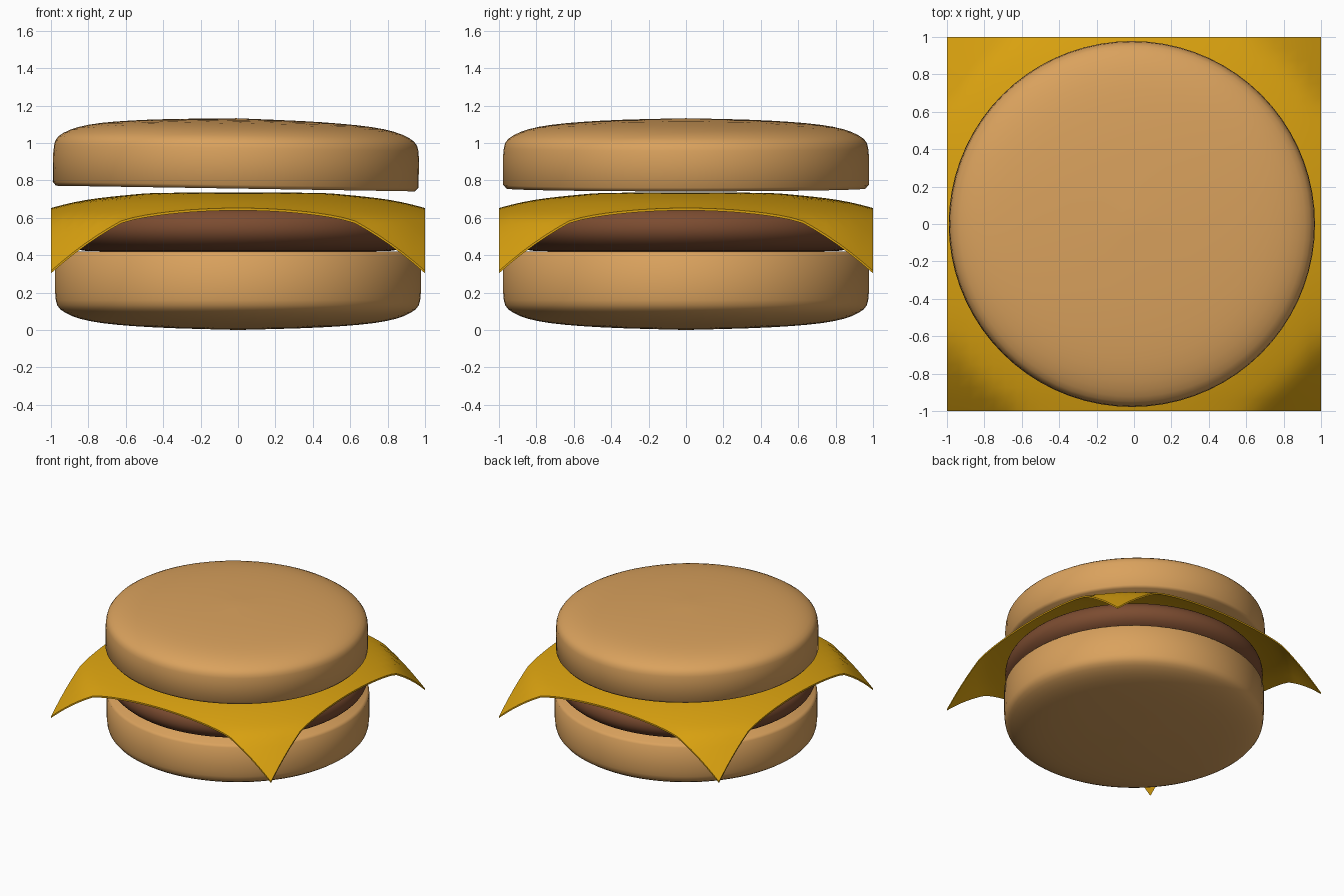
import bpy, bmesh, math

if "Cube" in bpy.data.objects:
    bpy.data.objects.remove(bpy.data.objects["Cube"])


def material(name, rgb):
    m = bpy.data.materials.new(name)
    m.use_nodes = True
    m.diffuse_color = (*rgb, 1)
    m.node_tree.nodes["Principled BSDF"].inputs["Base Color"].default_value = (*rgb, 1)
    return m


def finish(name, bm, mat, angle):
    bmesh.ops.recalc_face_normals(bm, faces=bm.faces)
    mesh = bpy.data.meshes.new(name)
    bm.to_mesh(mesh)
    bm.free()
    mesh.materials.append(mat)
    ob = bpy.data.objects.new(name, mesh)
    bpy.context.collection.objects.link(ob)
    bpy.ops.object.select_all(action="DESELECT")
    ob.select_set(True)
    bpy.context.view_layer.objects.active = ob
    bpy.ops.object.shade_smooth_by_angle(angle=math.radians(angle))
    return ob


def smooth_curve(pts, steps):
    """Catmull-Rom curve through (r, z) points."""
    out = []
    ext = [pts[0]] + pts + [pts[-1]]
    for a, b, c, d in zip(ext, ext[1:], ext[2:], ext[3:]):
        for i in range(steps):
            t = i / steps
            out.append(tuple(
                q + t * ((r - p) + t * ((2 * p - 5 * q + 4 * r - s) + t * (3 * (q - r) + s - p))) / 2
                for p, q, r, s in zip(a, b, c, d)))
    return out + [pts[-1]]


def lathe(name, profile, mat, segs=72):
    """Revolve an (r, z) profile that starts and ends on the axis."""
    bm = bmesh.new()
    verts = [bm.verts.new((r, 0, z)) for r, z in profile]
    edges = [bm.edges.new(pair) for pair in zip(verts, verts[1:])]
    bmesh.ops.spin(bm, geom=verts + edges, axis=(0, 0, 1), cent=(0, 0, 0),
                   angle=math.tau, steps=segs, use_merge=False)
    bmesh.ops.remove_doubles(bm, verts=bm.verts, dist=0.0005)
    return finish(name, bm, mat, 50)


bun_mat = material("toasted bun", (0.70, 0.36, 0.11))
patty_mat = material("grilled meat", (0.20, 0.072, 0.03))
cheese_mat = material("yellow cheese", (0.70, 0.36, 0.005))

# Bun halves: a domed face, a straight wall and a small bevel at the cut
dome = smooth_curve([(0, 0), (0.47, 0.015), (0.79, 0.047), (0.95, 0.11), (0.978, 0.2)], 4)


def bun(name, height):
    cut = [(0.978, height - 0.02), (0.96, height), (0, height)]
    return lathe(name, dome + cut, bun_mat)


bun("bottom_bun", 0.42)
top = bun("top_bun", 0.376)
top.rotation_euler = (math.pi, math.radians(0.9), 0)
top.location = (-0.007, 0, 1.132)

# Meat patty with rounded rim
lathe("patty", smooth_curve([(0, 0.418), (0.7, 0.42), (0.86, 0.432), (0.94, 0.475),
                             (0.97, 0.54), (0.945, 0.61), (0.85, 0.655), (0.5, 0.695), (0, 0.7)], 4),
      patty_mat)

# Cheese slice: a square sheet drooping with distance from the centre
droop = smooth_curve([(0, 0.735), (0.4, 0.733), (0.54, 0.726), (0.8, 0.697), (1.0, 0.652),
                      (1.16, 0.595), (1.225, 0.535), (1.32, 0.43), (1.415, 0.315)], 6)


def droop_height(r):
    for (r0, z0), (r1, z1) in zip(droop, droop[1:]):
        if r <= r1:
            return z0 + (z1 - z0) * (r - r0) / (r1 - r0)
    return droop[-1][1]


bm = bmesh.new()
bmesh.ops.create_grid(bm, x_segments=32, y_segments=32, size=1)
for v in bm.verts:
    v.co.z = droop_height(math.hypot(v.co.x, v.co.y))
sheet = list(bm.faces)
lower = bmesh.ops.extrude_face_region(bm, geom=sheet, use_keep_orig=True)["geom"]
bmesh.ops.translate(bm, vec=(0, 0, -0.013),
                    verts=[g for g in lower if isinstance(g, bmesh.types.BMVert)])
finish("cheese_slice", bm, cheese_mat, 40)
